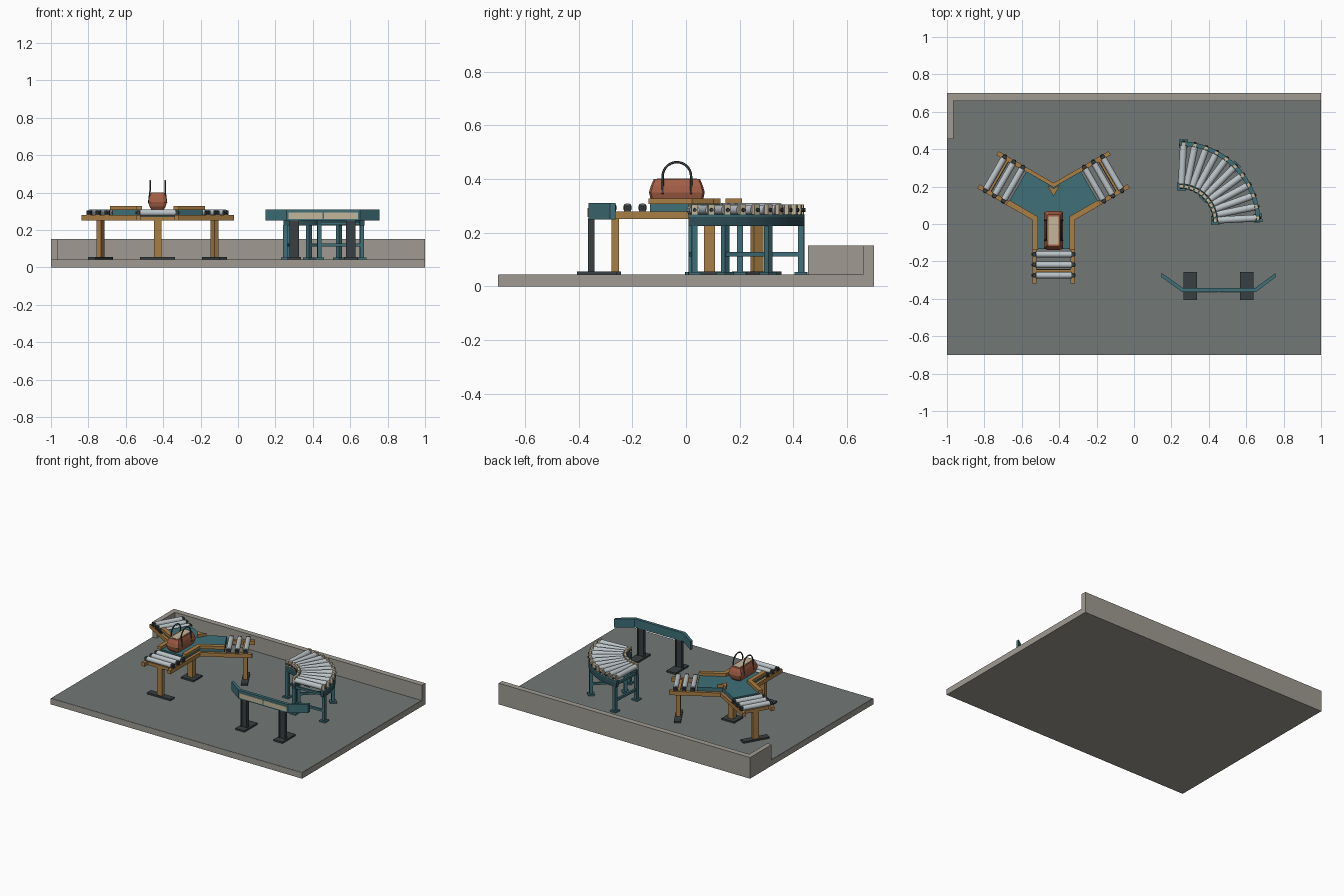
import bpy, bmesh
from math import radians, sin, cos, pi, atan2
from mathutils import Vector, Matrix

if "Cube" in bpy.data.objects:
    bpy.data.objects.remove(bpy.data.objects["Cube"])

def mat(name, c):
    m = bpy.data.materials.new(name)
    m.diffuse_color = (*c, 1)
    m.use_nodes = True
    m.node_tree.nodes["Principled BSDF"].inputs["Base Color"].default_value = m.diffuse_color
    return m
TEAL = mat("teal", (.05, .16, .19))
DTEAL = mat("dark_teal", (.03, .08, .1))
ORANGE = mat("ochre", (.4, .21, .06))
STEEL = mat("steel", (.5, .55, .58))
DARK = mat("dark", (.04, .05, .055))
FLOOR = mat("floor_grey", (.17, .19, .185))
WALL = mat("wall_grey", (.35, .33, .29))
BEIGE = mat("beige", (.55, .47, .33))
LEATHER = mat("leather", (.36, .11, .06))

def finish(name, bm, m, smooth=False):
    bmesh.ops.recalc_face_normals(bm, faces=bm.faces[:])
    me = bpy.data.meshes.new(name)
    bm.to_mesh(me)
    bm.free()
    me.materials.append(m)
    ob = bpy.data.objects.new(name, me)
    bpy.context.collection.objects.link(ob)
    if smooth:
        bpy.ops.object.select_all(action='DESELECT')
        ob.select_set(True)
        bpy.context.view_layer.objects.active = ob
        bpy.ops.object.shade_smooth_by_angle(angle=radians(35))
    return ob

def box(name, c, s, m, rot=0):
    bm = bmesh.new()
    M = Matrix.Translation(c) @ Matrix.Rotation(rot, 4, 'Z') @ Matrix.Diagonal((*s, 1))
    bmesh.ops.create_cube(bm, size=1, matrix=M)
    return finish(name, bm, m)

def prism(name, pts, z0, z1, m, smooth=False):
    bm = bmesh.new()
    f = bm.faces.new([bm.verts.new((p[0], p[1], z0)) for p in pts])
    r = bmesh.ops.extrude_face_region(bm, geom=[f])
    vs = [v for v in r['geom'] if isinstance(v, bmesh.types.BMVert)]
    bmesh.ops.translate(bm, verts=vs, vec=(0, 0, z1 - z0))
    return finish(name, bm, m, smooth)

def rod(name, a, b, r, m, n=16):
    a, b = Vector(a), Vector(b)
    d = b - a
    bm = bmesh.new()
    M = Matrix.Translation((a + b) / 2) @ d.to_track_quat('Z', 'Y').to_matrix().to_4x4()
    bmesh.ops.create_cone(bm, cap_ends=True, segments=n, radius1=r, radius2=r, depth=d.length, matrix=M)
    return finish(name, bm, m, True)

# Floor and low walls
box("floor_slab", (0, 0, .021), (2, 1.4, .042), WALL)
box("floor_surface", (0, -.02, .0425), (1.998, 1.356, .002), FLOOR)
box("back_wall", (0, .68, .076), (2, .04, .152), WALL)
box("left_wall_stub", (-.9825, .5575, .076), (.035, .205, .152), WALL)

# Y-shaped merge conveyor
C = Vector((-.43, .088))
def P(a, d, o):
    return (C.x + d * cos(a) - o * sin(a), C.y + d * sin(a) + o * cos(a))
K = 3 ** -.5
arms = [radians(t) for t in (-90, 30, 150)]
deck = []
for a in arms:
    deck += [P(a, .222, -.095), P(a, .222, .095), P(a, .095 * K, .095)]
prism("merge_deck", deck, .262, .307, TEAL)

def rail(name, a, s, L, hi, ho, z0, z1):
    prism(name, [P(a, hi * K, s * hi), P(a, L, s * hi), P(a, L, s * ho), P(a, ho * K, s * ho)], z0, z1, ORANGE)

for i, a in enumerate(arms):
    for s in (-1, 1):
        rail("merge_rail", a, s, .405, .09, .114, .252, .28)
        if (i, s) not in ((1, 1), (2, -1)):
            rail("merge_guard", a, s, .227, .084, .114, .307, .328)
    for d in (.25, .306, .362):
        p, q = P(a, d, -.095), P(a, d, .095)
        rod("merge_roller", (*p, .293), (*q, .293), .017, STEEL)
        p, q = P(a, d, -.118), P(a, d, .118)
        rod("merge_axle", (*p, .293), (*q, .293), .007, DARK, 8)
        for s in (-1, 1):
            box("merge_bearing", (*P(a, d, s * .104), .292), (.026, .014, .026), DARK, a)
    box("merge_cross_beam", (*P(a, .35, 0), .262), (.035, .2, .022), ORANGE, a)
    box("merge_leg", (*P(a, .352, 0), .155), (.027, .04, .205), ORANGE, a)
    box("merge_foot", (*P(a, .352, 0), .049), (.045, .187, .012), DARK, a)
box("merge_hub_leg", (C.x, C.y, .155), (.04, .04, .215), ORANGE)
box("merge_hub_foot", (C.x, C.y, .049), (.1, .1, .012), DARK)
prism("merge_nose", [(C.x, .148), (C.x + .034, .208), (C.x, .19), (C.x - .034, .208)], .307, .328, ORANGE)

# Travel bag, lofted from a hexagonal profile
bm = bmesh.new()
rings = []
for z, hx, hy in ((.308, .032, .086), (.325, .043, .098), (.35, .05, .104), (.375, .045, .097), (.4, .035, .086)):
    rings.append([bm.verts.new((C.x + x, -.034 + y, z)) for x, y in (
        (-hx, -hy * .93), (-hx * .7, -hy), (hx * .7, -hy), (hx, -hy * .93),
        (hx, hy * .93), (hx * .7, hy), (-hx * .7, hy), (-hx, hy * .93))])
for r0, r1 in zip(rings, rings[1:]):
    for j in range(8):
        bm.faces.new((r0[j], r0[(j + 1) % 8], r1[(j + 1) % 8], r1[j]))
bm.faces.new(rings[0])
bm.faces.new(rings[-1])
finish("bag_body", bm, LEATHER)
box("bag_top_panel", (C.x, -.034, .4005), (.052, .15, .003), BEIGE)
for s in (-1, 1):
    path = [(-.053, .345)] + [(-.053 * cos(t * pi / 14), .41 + .053 * sin(t * pi / 14)) for t in range(15)] + [(.053, .345)]
    cu = bpy.data.curves.new("bag_handle", 'CURVE')
    cu.dimensions = '3D'
    cu.bevel_depth = .0045
    cu.bevel_resolution = 1
    cu.use_fill_caps = True
    sp = cu.splines.new('POLY')
    sp.points.add(len(path) - 1)
    for pt, (y, z) in zip(sp.points, path):
        x = .048 if z < .35 else .04
        pt.co = (C.x + s * x, -.034 + y, z, 1)
    cu.materials.append(DARK)
    bpy.context.collection.objects.link(bpy.data.objects.new("bag_handle", cu))

# Curved roller conveyor
Q = Vector((.243, .01))
def R(r, t):
    return (Q.x + r * cos(t), Q.y + r * sin(t))
for r in (.192, .42):
    ts = [radians(90 * i / 24) for i in range(25)]
    pts = [R(r + .012, t) for t in ts] + [R(r - .012, t) for t in reversed(ts)]
    prism("curve_rail", pts, .225, .258, DTEAL, True)
    prism("curve_rail_cap", pts, .258, .268, TEAL, True)
for i in range(11):
    t = radians(3 + 8.4 * i)
    rod("curve_roller", (*R(.205, t), .285), (*R(.41, t), .285), .0185, STEEL)
    rod("curve_axle", (*R(.178, t), .285), (*R(.436, t), .285), .007, DARK, 8)
    for r in (.192, .42):
        box("curve_bearing", (*R(r, t), .286), (.018, .024, .04), BEIGE, t)
for deg in (3, 45, 87):
    t = radians(deg)
    for r in (.192, .42):
        box("curve_leg", (*R(r, t), .138), (.022, .022, .18), TEAL, t)
        box("curve_foot", (*R(r, t), .048), (.046, .046, .01), TEAL, t)
    for z in (.12, .235):
        box("curve_cross_brace", (*R(.306, t), z), (.21, .014, .016), TEAL, t)

# Side guide rail with angled ends
prism("guide_rail", [(.147, -.262), (.262, -.342), (.648, -.342), (.757, -.262), (.757, -.284),
                     (.652, -.364), (.258, -.364), (.147, -.284)], .25, .311, TEAL)
for x in (.36, .55):
    box("guide_strip", (x, -.365, .276), (.182, .004, .034), BEIGE)
for x in (.3, .603):
    box("guide_post", (x, -.353, .15), (.036, .012, .205), DARK)
    for s in (-1, 1):
        box("guide_post_flange", (x + s * .021, -.353, .15), (.008, .024, .205), DARK)
    box("guide_foot", (x, -.332, .049), (.072, .15, .012), DARK)
